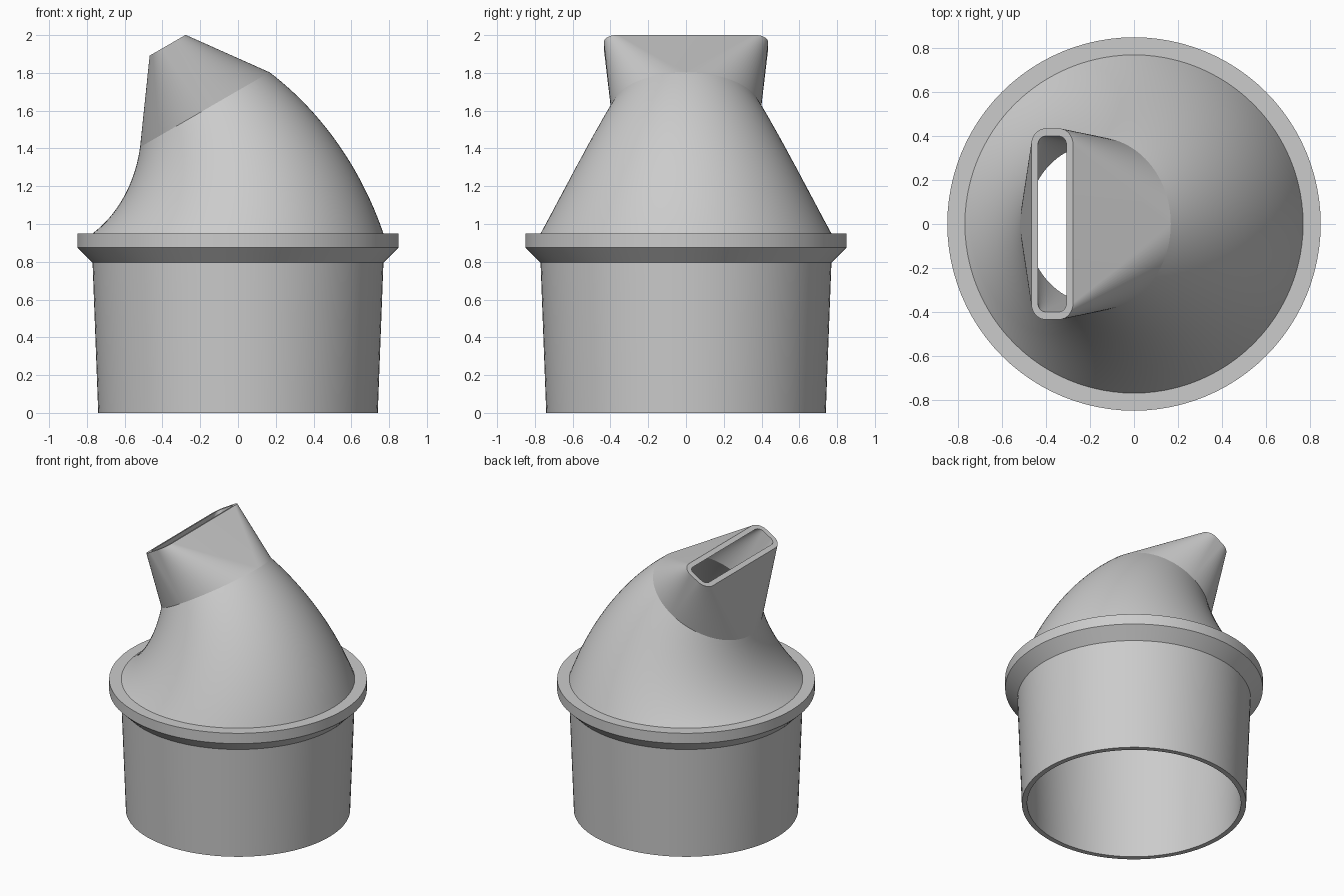
import bpy
import bmesh
from math import sin, cos, radians
from mathutils import Vector

cube = bpy.data.objects.get("Cube")
if cube:
    bpy.data.objects.remove(cube, do_unlink=True)

SEG = 24                    # steps in each quarter of a ring
TILT = radians(30)          # how far the neck leans to the right
FOOT = 0.95                 # height where the bend starts
BEND = 1.31                 # radius of the bend's centre line
SPOUT = 0.394               # length of the spout along its axis
WALL = 0.035

grey = bpy.data.materials.new("light_grey_plastic")
grey.use_nodes = True
colour = (0.6, 0.6, 0.6, 1.0)
grey.diffuse_color = colour
grey.node_tree.nodes["Principled BSDF"].inputs["Base Color"].default_value = colour


def ring(half_x, half_y, corner, place):
    """Rounded rectangle (a circle when all three sizes match), set in space by place."""
    points = []
    for quarter in range(4):
        sx = 1 if quarter in (0, 3) else -1
        sy = 1 if quarter < 2 else -1
        for step in range(SEG + 1):
            a = radians(90) * (quarter + step / SEG)
            points.append(place(sx * (half_x - corner) + corner * cos(a),
                                sy * (half_y - corner) + corner * sin(a)))
    return points


def at_height(z):
    return lambda x, y: Vector((x, y, z))


def along_bend(angle, beyond=0.0):
    """Plane at an angle round the bend, pushed further along its axis."""
    centre = Vector((BEND * (cos(angle) - 1), 0, FOOT + BEND * sin(angle)))
    across = Vector((cos(angle), 0, sin(angle)))
    axis = Vector((-sin(angle), 0, cos(angle)))
    return lambda x, y: centre + across * x + Vector((0, y, 0)) + axis * beyond


def circle(r, place):
    return ring(r, r, r, place)


def build(name, strips):
    """Skin each strip of rings into a wall."""
    bm = bmesh.new()
    for rings in strips:
        rows = [[bm.verts.new(p) for p in points] for points in rings]
        for low, high in zip(rows, rows[1:]):
            n = len(low)
            for i in range(n):
                j = (i + 1) % n
                bm.faces.new((low[i], low[j], high[j], high[i]))
    bmesh.ops.remove_doubles(bm, verts=bm.verts, dist=0.00005)
    mesh = bpy.data.meshes.new(name)
    bm.to_mesh(mesh)
    bm.free()
    mesh.materials.append(grey)
    obj = bpy.data.objects.new(name, mesh)
    bpy.context.collection.objects.link(obj)
    bpy.ops.object.select_all(action="DESELECT")
    obj.select_set(True)
    bpy.context.view_layer.objects.active = obj
    bpy.ops.object.shade_smooth_by_angle(angle=radians(30))
    return obj


# Tapered socket with its flange: inside wall down, then outside wall up
profile = [(0.77 - WALL, FOOT), (0.74 - WALL, 0), (0.74, 0), (0.77, 0.795),
           (0.85, 0.875), (0.85, FOOT), (0.77, FOOT)]
build("socket_and_flange", [[circle(r, at_height(z)) for r, z in profile]])

# Leaning neck that narrows evenly round the bend
STEPS = 24


def neck_wall(inset):
    return [circle(0.77 + (0.396 - 0.77) * k / STEPS - inset, along_bend(TILT * k / STEPS))
            for k in range(STEPS + 1)]


build("bent_neck", [neck_wall(0), neck_wall(WALL)[::-1]])

# Spout going from the round neck to a flat slot, with a rim round the mouth
base = along_bend(TILT)
mouth = along_bend(TILT, SPOUT)
slot_outer = ring(0.11, 0.435, 0.075, mouth)
slot_inner = ring(0.11 - WALL, 0.435 - WALL, 0.04, mouth)
build("slot_spout", [[circle(0.396, base), slot_outer, slot_inner,
                      circle(0.396 - WALL, base)]])
